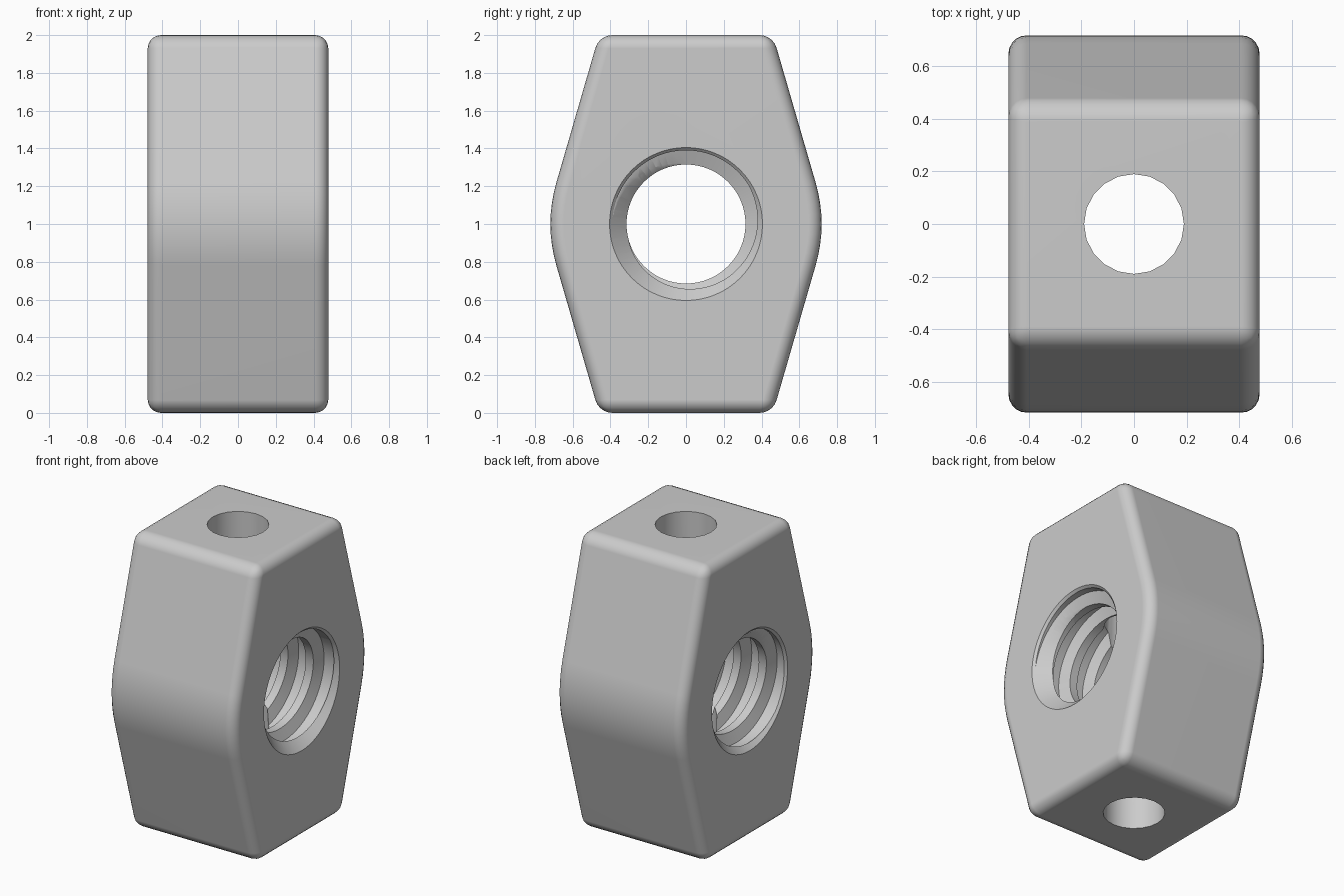
import bpy
import bmesh
from math import sin, cos, pi, radians
from mathutils import Matrix

cube = bpy.data.objects.get("Cube")
if cube:
    bpy.data.objects.remove(cube, do_unlink=True)

HALF_X = 0.478
BORE = 0.315        # thread crest radius
ROOT = 0.39         # thread root radius
PITCH = 0.19
STEPS = 64          # rows per thread turn


def add_object(name, bm):
    bmesh.ops.recalc_face_normals(bm, faces=bm.faces)
    mesh = bpy.data.meshes.new(name)
    bm.to_mesh(mesh)
    bm.free()
    obj = bpy.data.objects.new(name, mesh)
    bpy.context.collection.objects.link(obj)
    return obj


def cone(name, r1, r2, depth, matrix, segments):
    bm = bmesh.new()
    bmesh.ops.create_cone(bm, cap_ends=True, segments=segments,
                          radius1=r1, radius2=r2, depth=depth, matrix=matrix)
    return add_object(name, bm)


def thread_cutter():
    """Helical strip with a trapezoid profile, closed by a fan at each end."""
    bm = bmesh.new()
    profile = [(0, BORE), (0.3, BORE), (0.45, ROOT), (0.85, ROOT)]
    turns = 8
    rows = []
    for k in range(turns * STEPS + 1):
        a = 2 * pi * k / STEPS
        rows.append([bm.verts.new((PITCH * (k / STEPS + f - turns / 2 - 0.5),
                                   r * cos(a), r * sin(a))) for f, r in profile])
    for k in range(len(rows) - 1):
        a, b = list(rows[k]), list(rows[k + 1])
        if k + 1 + STEPS < len(rows):
            a.append(rows[k + STEPS][0])
            b.append(rows[k + 1 + STEPS][0])
        for j in range(len(a) - 1):
            bm.faces.new((a[j], a[j + 1], b[j + 1], b[j]))
    ends = {s: bm.verts.new((s * 1.1, 0, 0)) for s in (-1, 1)}
    for e in [e for e in bm.edges if e.is_boundary]:
        side = 1 if e.verts[0].co.x > 0 else -1
        bm.faces.new((e.verts[0], e.verts[1], ends[side]))
    return add_object("thread_cutter", bm)


# Body outline: tapered toward both ends, rounded at the waist
WAIST, SLOPE, BLEND = 0.75, 0.29, 0.22
side = [(WAIST - SLOPE, 0.0)]
for i in range(9):
    d = -BLEND + BLEND * i / 4
    y = WAIST - SLOPE * (d * d + BLEND * BLEND) / (2 * BLEND)
    side.append((y, 1 + d))
side.append((WAIST - SLOPE, 2.0))
outline = side + [(-y, z) for y, z in reversed(side)]

bm = bmesh.new()
face = bm.faces.new([bm.verts.new((-HALF_X, y, z)) for y, z in outline])
ext = bmesh.ops.extrude_face_region(bm, geom=[face])
moved = [g for g in ext["geom"] if isinstance(g, bmesh.types.BMVert)]
bmesh.ops.translate(bm, verts=moved, vec=(2 * HALF_X, 0, 0))
body = add_object("threaded_block", bm)

bevel = body.modifiers.new("rounded_edges", "BEVEL")
bevel.width = 0.07
bevel.segments = 5
bevel.limit_method = "ANGLE"
bevel.angle_limit = radians(30)

# Threaded cross bore, chamfered mouths and vertical pin hole
cutters = [thread_cutter()]
for s in (-1, 1):
    turn = Matrix.Translation((s * HALF_X, 0, 1)) @ Matrix.Rotation(s * pi / 2, 4, "Y")
    cutters.append(cone("mouth_cutter", 0.305, 0.505, 0.2, turn, STEPS))
cutters[0].location.z = 1
cutters.append(cone("pin_hole_cutter", 0.19, 0.19, 3,
                    Matrix.Translation((0, 0, 1)), 20))
for c in cutters:
    c.hide_render = True
    cut = body.modifiers.new(c.name, "BOOLEAN")
    cut.operation = "DIFFERENCE"
    cut.solver = "EXACT"
    cut.object = c

bpy.ops.object.select_all(action="DESELECT")
body.select_set(True)
bpy.context.view_layer.objects.active = body
bpy.context.view_layer.update()
for name in [m.name for m in body.modifiers]:
    bpy.ops.object.modifier_apply(modifier=name)
for c in cutters:
    bpy.data.objects.remove(c, do_unlink=True)

# Single plain grey finish
grey = bpy.data.materials.new("plain_grey")
grey.use_nodes = True
color = (0.6, 0.6, 0.6, 1)
grey.diffuse_color = color
grey.node_tree.nodes["Principled BSDF"].inputs["Base Color"].default_value = color
body.data.materials.clear()
body.data.materials.append(grey)

bpy.ops.object.shade_smooth_by_angle(angle=radians(30))
weighted = body.modifiers.new("flat_face_normals", "WEIGHTED_NORMAL")
weighted.keep_sharp = True
